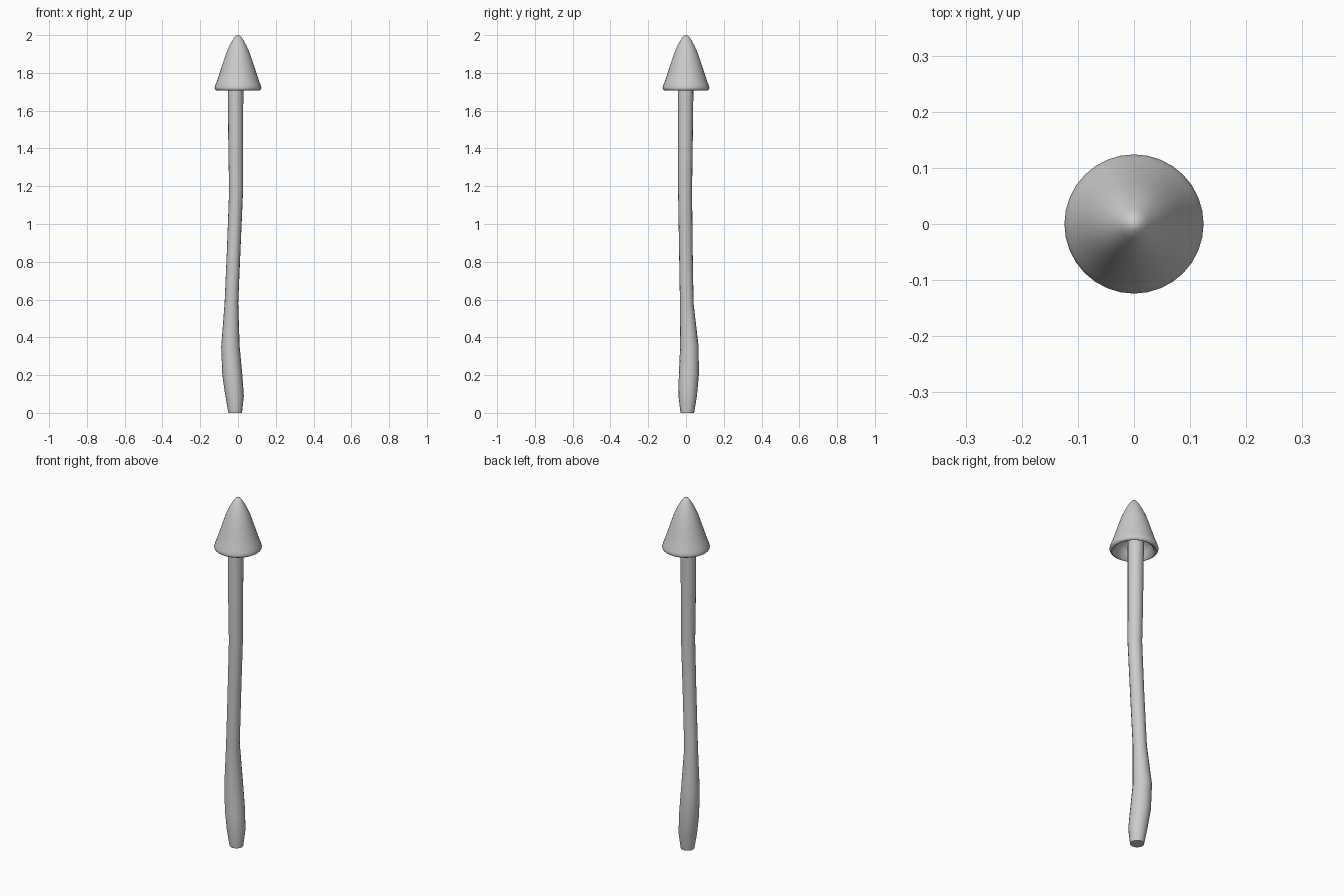
import bpy, bmesh
from math import cos, sin, tau

if "Cube" in bpy.data.objects:
    bpy.data.objects.remove(bpy.data.objects["Cube"])


def loft(name, rings, sides, cap_ends=False):
    """Skin circular rings given as (x, y, z, radius)."""
    bm = bmesh.new()
    loops = []
    for x, y, z, r in rings:
        loops.append([bm.verts.new((x + r * cos(tau * i / sides),
                                    y + r * sin(tau * i / sides), z))
                      for i in range(sides)])
    for a, b in zip(loops, loops[1:]):
        for i in range(sides):
            j = (i + 1) % sides
            bm.faces.new((a[i], a[j], b[j], b[i]))
    if cap_ends:
        bm.faces.new(loops[0][::-1])
        bm.faces.new(loops[-1])
    bmesh.ops.remove_doubles(bm, verts=bm.verts, dist=1e-5)
    bmesh.ops.recalc_face_normals(bm, faces=bm.faces)
    mesh = bpy.data.meshes.new(name)
    bm.to_mesh(mesh)
    bm.free()
    obj = bpy.data.objects.new(name, mesh)
    bpy.context.collection.objects.link(obj)
    bpy.ops.object.select_all(action='DESELECT')
    obj.select_set(True)
    bpy.context.view_layer.objects.active = obj
    bpy.ops.object.shade_smooth_by_angle(angle=0.9)
    return obj


# Gently bent stem with a swollen foot
stem = [(-0.015, 0.007, 0.0, 0.036), (-0.018, 0.009, 0.09, 0.049),
        (-0.03, 0.015, 0.2, 0.053), (-0.04, 0.018, 0.35, 0.049),
        (-0.035, 0.004, 0.58, 0.036), (-0.022, -0.001, 0.88, 0.036),
        (-0.01, -0.005, 1.18, 0.037), (-0.012, -0.004, 1.38, 0.039),
        (-0.013, -0.002, 1.7, 0.041), (-0.013, 0.0, 1.8, 0.041)]
loft("stem", stem, 16, cap_ends=True)

# Bell-shaped cap: outer skin, rolled rim, hollow underside
cap = [(0.0, 2.0), (0.012, 1.996), (0.025, 1.98), (0.045, 1.944),
       (0.064, 1.9), (0.081, 1.85), (0.097, 1.8), (0.112, 1.755),
       (0.12, 1.735), (0.124, 1.72), (0.122, 1.712), (0.112, 1.706),
       (0.1, 1.712), (0.088, 1.74), (0.07, 1.77), (0.04, 1.785), (0.0, 1.787)]
loft("cap", [(0, 0, z, r) for r, z in cap], 32)
